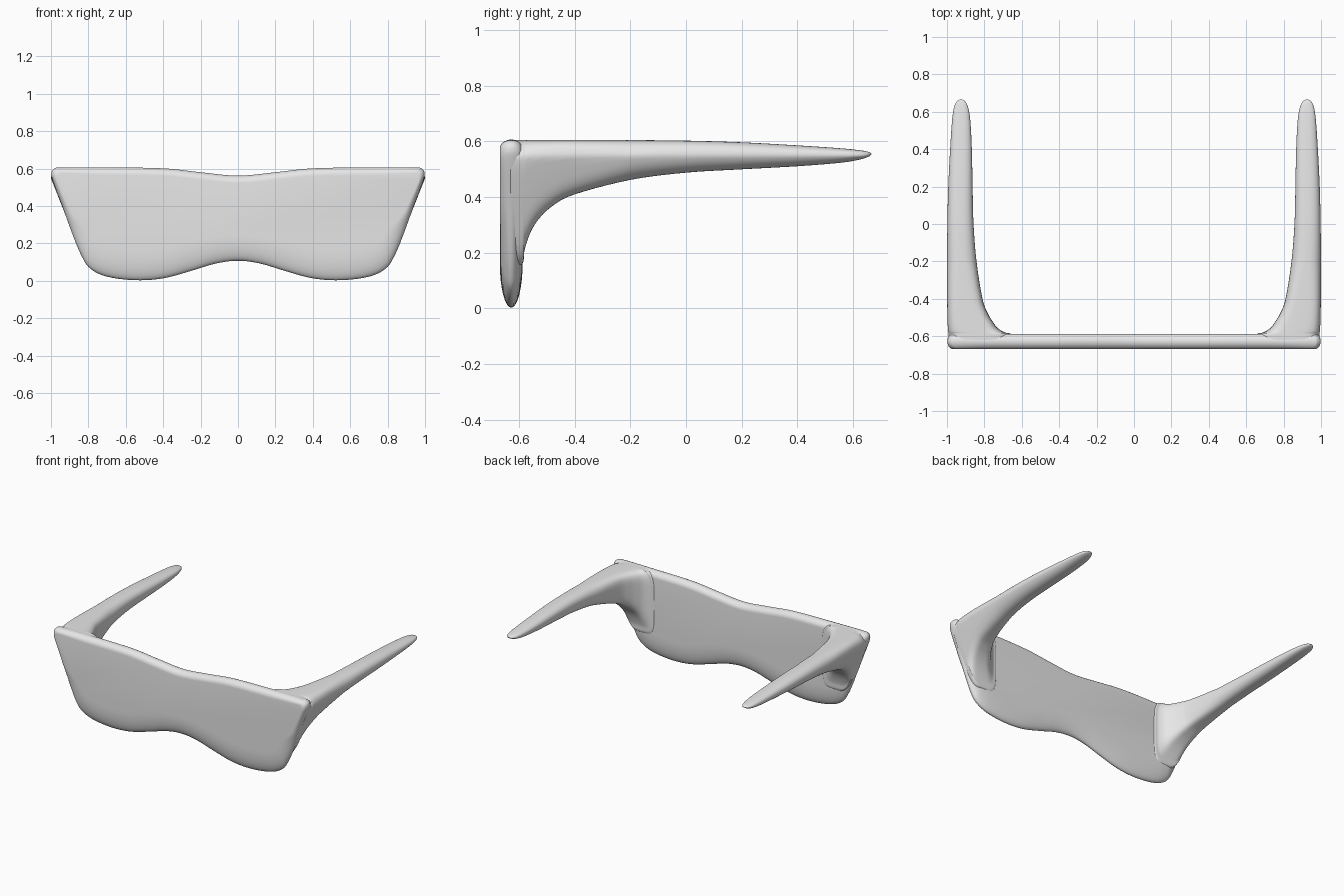
import bpy
import bmesh
import math
from mathutils import Vector

cube = bpy.data.objects.get("Cube")
if cube:
    bpy.data.objects.remove(cube, do_unlink=True)

grey = bpy.data.materials.new("plain_grey")
grey.use_nodes = True
colour = (0.8, 0.8, 0.8, 1.0)
grey.diffuse_color = colour
grey.node_tree.nodes["Principled BSDF"].inputs["Base Color"].default_value = colour


def spline(points, steps, closed=False):
    """Smooth curve through points of any dimension."""
    pts = [Vector(p) for p in points]
    n = len(pts)
    pick = (lambda i: pts[i % n]) if closed else (lambda i: pts[max(0, min(n - 1, i))])
    out = []
    for i in range(n if closed else n - 1):
        a, b, c, d = (pick(i + k) for k in (-1, 0, 1, 2))
        for s in range(steps):
            t = s / steps
            out.append(b + (c - a) * (t / 2)
                       + (a * 2 - b * 5 + c * 4 - d) * (t * t / 2)
                       + (b * 3 - a - c * 3 + d) * (t ** 3 / 2))
    if not closed:
        out.append(pts[-1])
    return out


def loft(name, rings):
    """Skin a list of closed rings, cap the ends and shade smooth."""
    bm = bmesh.new()
    loops = [[bm.verts.new(p) for p in ring] for ring in rings]
    for low, high in zip(loops, loops[1:]):
        for i in range(len(low)):
            j = (i + 1) % len(low)
            bm.faces.new((low[i], low[j], high[j], high[i]))
    bm.faces.new(loops[0])
    bm.faces.new(loops[-1])
    bmesh.ops.remove_doubles(bm, verts=bm.verts, dist=0.00002)
    bmesh.ops.recalc_face_normals(bm, faces=bm.faces)
    for face in bm.faces:
        face.smooth = True
    mesh = bpy.data.meshes.new(name)
    bm.to_mesh(mesh)
    bm.free()
    mesh.materials.append(grey)
    obj = bpy.data.objects.new(name, mesh)
    bpy.context.collection.objects.link(obj)
    return obj


# Front shield: half outline from bottom centre round to top centre
half = [(0, .107), (.12, .092), (.25, .053), (.4, .013), (.55, .003), (.7, .022),
        (.79, .065), (.835, .13), (.88, .235), (.94, .4), (.985, .52), (.998, .57),
        (.985, .598), (.94, .606), (.7, .606), (.4, .601), (.2, .58), (0, .562)]
outline = spline(half + [(-x, z) for x, z in half[-2:0:-1]], 5, closed=True)


def inset(p, amount):
    """Move an outline point inwards, further along the thin lower rim."""
    core = Vector((max(-.72, min(.72, p.x)), .36))
    depth = .04 + .12 * max(0, min(1, (.35 - p.y) / .3))
    return p + (core - p).normalized() * depth * amount


rings = []
LAYERS = 16
for k in range(LAYERS + 1):
    a = math.pi * k / LAYERS
    y = -.628 - .041 * math.cos(a)
    ring = [inset(p, 1 - math.sin(a)) for p in outline]
    rings.append([(p.x, y, p.y) for p in ring])
loft("front_shield", rings)

# Arms: y, inner x, outer x, bottom z, top z, flaring into the shield
stations = [(-.63, .66, .998, .15, .606), (-.588, .66, 1, .16, .606),
            (-.58, .69, 1, .21, .606), (-.56, .725, 1, .27, .606),
            (-.53, .75, 1, .32, .606), (-.48, .78, 1, .368, .606),
            (-.4, .81, 1, .41, .606), (-.2, .842, 1, .462, .605),
            (0, .858, .998, .488, .603), (.2, .863, .993, .5, .597),
            (.4, .867, .983, .511, .586), (.55, .875, .973, .523, .576),
            (.62, .886, .963, .534, .569), (.655, .902, .948, .545, .563),
            (.668, .925, .925, .555, .555)]


def arm_ring(station, side, count=64):
    y, inner, outer, low, top = station
    power = 2.5 + 2.5 * max(0, min(1, (-.2 - y) / .4))
    ring = []
    for i in range(count):
        a = 2 * math.pi * i / count
        u, v = (math.copysign(abs(w) ** (2 / power), w) for w in (math.cos(a), math.sin(a)))
        z = low + (top - low) * (1 + v) / 2
        # The outer wall leans inwards below, following the shield's side
        wall = min(outer, outer - 1 + .835 + (z - .13) * .395)
        wall = max(wall, inner)
        ring.append((side * (inner + (wall - inner) * (1 + u) / 2), y, z))
    return ring


for name, side in (("left_arm", 1), ("right_arm", -1)):
    loft(name, [arm_ring(s, side) for s in spline(stations, 5)])
